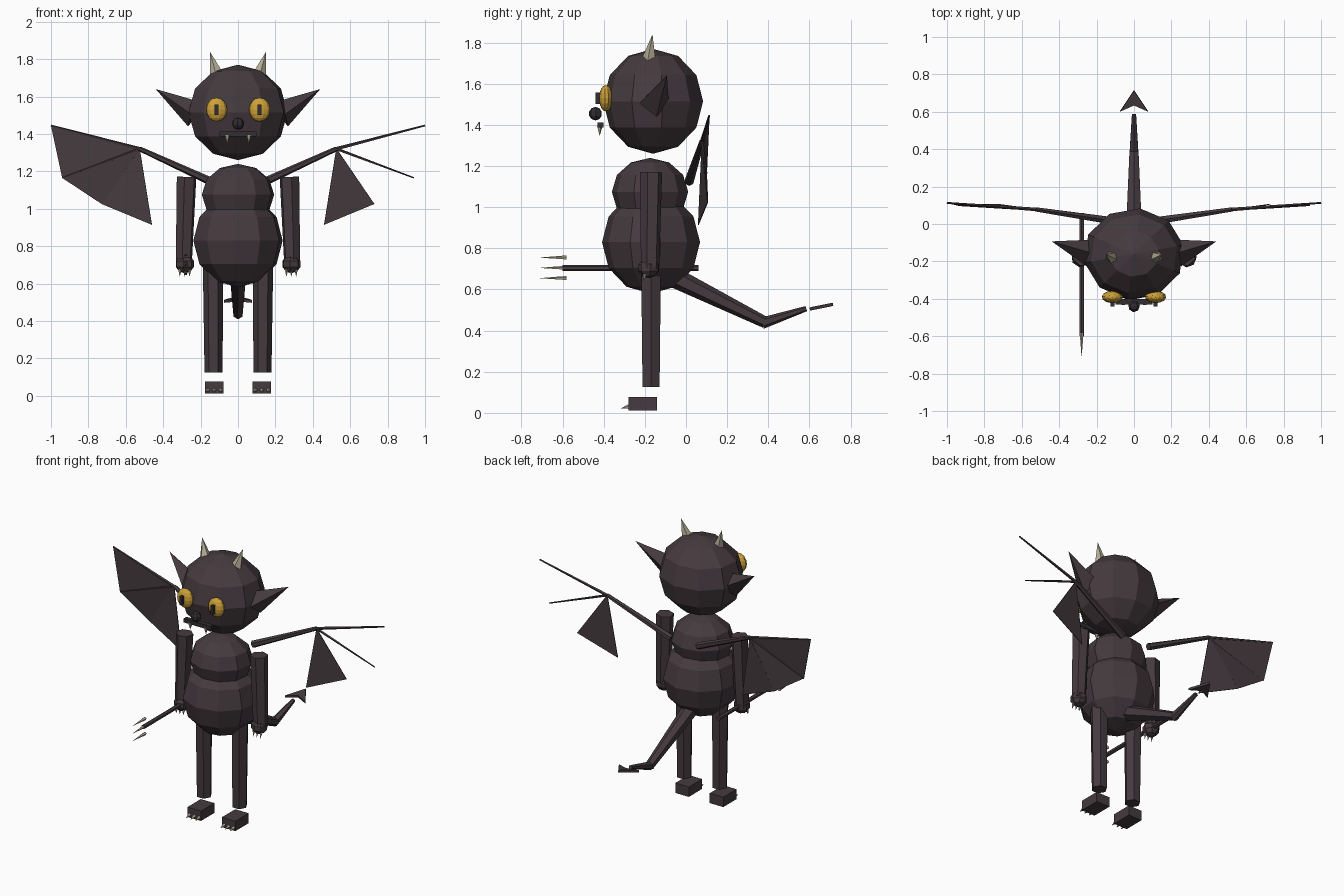
import bpy
import bmesh
from math import atan2, radians
from mathutils import Matrix, Vector

if "Cube" in bpy.data.objects:
    bpy.data.objects.remove(bpy.data.objects["Cube"], do_unlink=True)


def material(name, r, g, b):
    m = bpy.data.materials.new(name)
    m.use_nodes = True
    m.diffuse_color = (r, g, b, 1)
    m.node_tree.nodes["Principled BSDF"].inputs["Base Color"].default_value = (r, g, b, 1)
    return m


SKIN = material("dark plum skin", 0.06, 0.043, 0.05)
BONE = material("pale bone", 0.46, 0.42, 0.31)
GOLD = material("amber yellow", 0.62, 0.36, 0.04)
BLACK = material("charcoal", 0.032, 0.027, 0.032)


def finish(name, bm, mat):
    bmesh.ops.recalc_face_normals(bm, faces=bm.faces)
    mesh = bpy.data.meshes.new(name)
    bm.to_mesh(mesh)
    bm.free()
    mesh.materials.append(mat)
    ob = bpy.data.objects.new(name, mesh)
    bpy.context.collection.objects.link(ob)
    return ob


def ball(name, centre, radii, mat=SKIN, segments=10, rings=6, turn=-7):
    bm = bmesh.new()
    bmesh.ops.create_uvsphere(bm, u_segments=segments, v_segments=rings, radius=1)
    front = min(bm.verts, key=lambda v: v.co.y)
    spin = radians(turn) - atan2(front.co.x, -front.co.y)
    bm.transform(Matrix.Translation(centre) @ Matrix.Diagonal((*radii, 1))
                 @ Matrix.Rotation(spin, 4, "Z"))
    return finish(name, bm, mat)


def limb(name, start, end, r1, r2, mat=SKIN, sides=6):
    """Tapered prism or cone between two points."""
    a, b = Vector(start), Vector(end)
    bm = bmesh.new()
    bmesh.ops.create_cone(bm, cap_ends=True, segments=sides, radius1=r1,
                          radius2=r2, depth=(b - a).length)
    bmesh.ops.remove_doubles(bm, verts=bm.verts, dist=0.0005)
    aim = (b - a).to_track_quat("Z", "Y").to_matrix().to_4x4()
    bm.transform(Matrix.Translation((a + b) / 2) @ aim)
    return finish(name, bm, mat)


def box(name, centre, size, mat=SKIN):
    bm = bmesh.new()
    bmesh.ops.create_cube(bm, size=1)
    bm.transform(Matrix.Translation(centre) @ Matrix.Diagonal((*size, 1)))
    return finish(name, bm, mat)


def plate(name, points, thickness, mat=SKIN):
    bm = bmesh.new()
    bm.faces.new([bm.verts.new(p) for p in points])
    ob = finish(name, bm, mat)
    mod = ob.modifiers.new("thickness", "SOLIDIFY")
    mod.thickness = thickness
    mod.offset = 0
    return ob


# Body and head
ball("lower_body", (0, -0.17, 0.83), (0.243, 0.24, 0.25))
ball("upper_body", (0, -0.175, 1.075), (0.197, 0.187, 0.165))
ball("head", (0, -0.16, 1.515), (0.27, 0.245, 0.255))

# Face
ball("nose", (0, -0.44, 1.455), (0.033, 0.033, 0.033), BLACK, 7, 5)
box("mouth", (0, -0.415, 1.4), (0.2, 0.03, 0.026), BLACK)

for s, side in ((1, "left"), (-1, "right")):
    # Eyes, teeth, ears and horns
    ball(side + "_eye", (s * 0.115, -0.39, 1.53), (0.057, 0.033, 0.064), GOLD, 12, 8)
    box(side + "_pupil", (s * 0.115, -0.425, 1.53), (0.02, 0.03, 0.056), BLACK)
    limb(side + "_tooth", (s * 0.058, -0.42, 1.395), (s * 0.058, -0.42, 1.347),
         0.015, 0, BONE, 5)
    limb(side + "_ear", (s * 0.23, -0.155, 1.505), (s * 0.44, -0.093, 1.64),
         0.075, 0, SKIN, 4)
    limb(side + "_horn", (s * 0.112, -0.18, 1.71), (s * 0.15, -0.163, 1.84),
         0.04, 0, BONE, 5)

    # Arms and hands
    limb(side + "_arm", (s * 0.275, -0.17, 1.17), (s * 0.29, -0.175, 0.7), 0.055, 0.045)
    ball(side + "_hand", (s * 0.285, -0.18, 0.705), (0.053, 0.055, 0.05), SKIN, 7, 5)
    for k in (-1, 0, 1):
        x = s * 0.285 + k * 0.026
        limb(f"{side}_finger_claw_{k + 2}", (x, -0.2, 0.675), (x, -0.21, 0.637),
             0.01, 0, BONE, 5)

    # Legs and feet
    limb(side + "_leg", (s * 0.133, -0.17, 0.7), (s * 0.131, -0.17, 0.125), 0.055, 0.048)
    box(side + "_foot", (s * 0.127, -0.21, 0.044), (0.1, 0.14, 0.066))
    for k in (-1, 0, 1):
        x = s * 0.127 + k * 0.035
        limb(f"{side}_toe_claw_{k + 2}", (x, -0.275, 0.03), (x, -0.318, 0.022),
             0.013, 0, BONE, 5)

    # Wing bones
    elbow = Vector((s * 0.525, 0.078, 1.32))
    tips = [Vector((s * x, y, z)) for x, y, z in
            ((1.0, 0.113, 1.445), (0.94, 0.1, 1.165),
             (0.728, 0.106, 1.025), (0.46, 0.06, 0.914))]
    limb(side + "_wing_arm", (s * 0.1, 0.015, 1.125), elbow, 0.023, 0.013)
    for i, r in enumerate((0.01, 0.008, 0.003)):
        limb(f"{side}_wing_finger_{i + 1}", elbow, tips[i], r, r * 0.5, SKIN, 5)

    # Wing skin: complete on the right, only the inner panel on the left
    for i in range(2 if s > 0 else 0, 3):
        plate(f"{side}_wing_skin_{i + 1}", (elbow, tips[i], tips[i + 1]), 0.004)

# Tail with arrow tip
limb("tail_base", (0, -0.06, 0.66), (0, 0.385, 0.44), 0.05, 0.028)
limb("tail_end", (0, 0.37, 0.436), (0, 0.585, 0.507), 0.028, 0.013)
plate("tail_tip", ((0, 0.715, 0.528), (-0.075, 0.602, 0.505),
                   (0, 0.635, 0.512), (0.075, 0.602, 0.505)), 0.016)

# Trident in the right hand
limb("trident_shaft", (-0.28, 0.06, 0.705), (-0.28, -0.6, 0.705), 0.014, 0.014)
for k in (-1, 0, 1):
    z = 0.705 + k * 0.05
    limb(f"trident_prong_{k + 2}", (-0.28, -0.58, z), (-0.28, -0.715, z),
         0.011, 0, BONE, 5)
